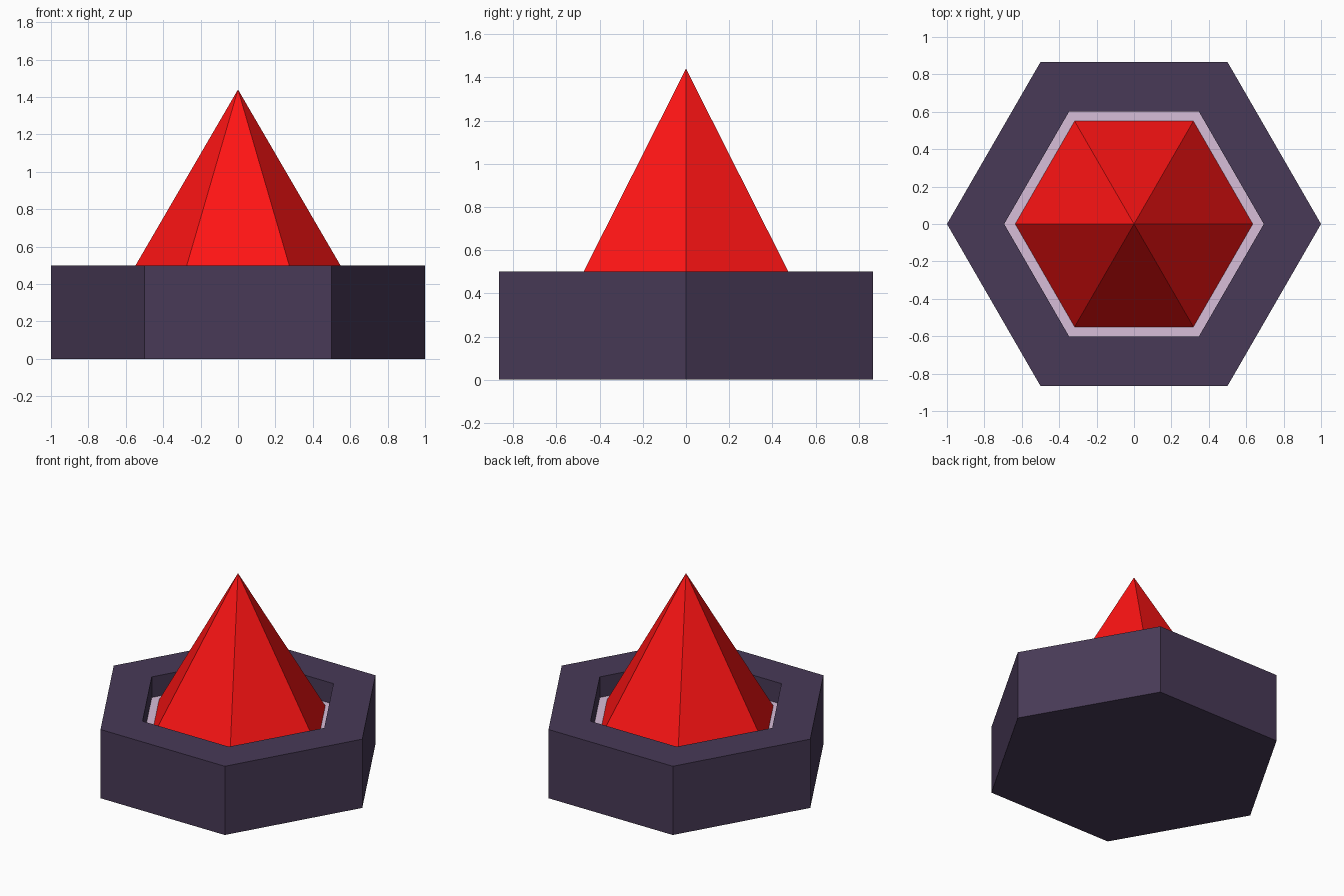
import bpy, bmesh
from math import cos, sin, pi

if "Cube" in bpy.data.objects:
    bpy.data.objects.remove(bpy.data.objects["Cube"])

SIDES = 6


def material(name, rgb):
    mat = bpy.data.materials.new(name)
    mat.diffuse_color = (*rgb, 1)
    mat.use_nodes = True
    mat.node_tree.nodes["Principled BSDF"].inputs["Base Color"].default_value = mat.diffuse_color
    return mat


def stacked_hex(name, profile, mats, tip=None, top_mat=0):
    """Closed solid through hexagon rings (radius, z), ending in a flat cap or a tip."""
    bm = bmesh.new()
    rings = [[bm.verts.new((r * cos(2 * pi * i / SIDES), r * sin(2 * pi * i / SIDES), z))
              for i in range(SIDES)] for r, z in profile]
    bm.faces.new(rings[0][::-1])
    for a, b in zip(rings, rings[1:]):
        for i in range(SIDES):
            j = (i + 1) % SIDES
            bm.faces.new((a[i], a[j], b[j], b[i]))
    last = rings[-1]
    if tip is None:
        bm.faces.new(last).material_index = top_mat
    else:
        apex = bm.verts.new((0, 0, tip))
        for i in range(SIDES):
            bm.faces.new((last[i], last[(i + 1) % SIDES], apex))
    mesh = bpy.data.meshes.new(name)
    bm.to_mesh(mesh)
    bm.free()
    for m in mats:
        mesh.materials.append(m)
    obj = bpy.data.objects.new(name, mesh)
    bpy.context.collection.objects.link(obj)
    return obj


purple = material("dark_purple", (0.065, 0.042, 0.095))
pink = material("pale_lilac", (0.68, 0.51, 0.69))
red = material("red", (1.0, 0.007, 0.007))

# Hexagonal base with a shallow recess, lilac recess floor
stacked_hex("hexagonal_base", [(1, 0), (1, 0.5), (0.694, 0.5), (0.694, 0.35)],
            [purple, pink], top_mat=1)

# Six-sided spike rising from the recess, foot slightly embedded in the floor
stacked_hex("pyramid_spike", [(0.635, 0.34), (0.635, 0.35)], [red], tip=1.44)
